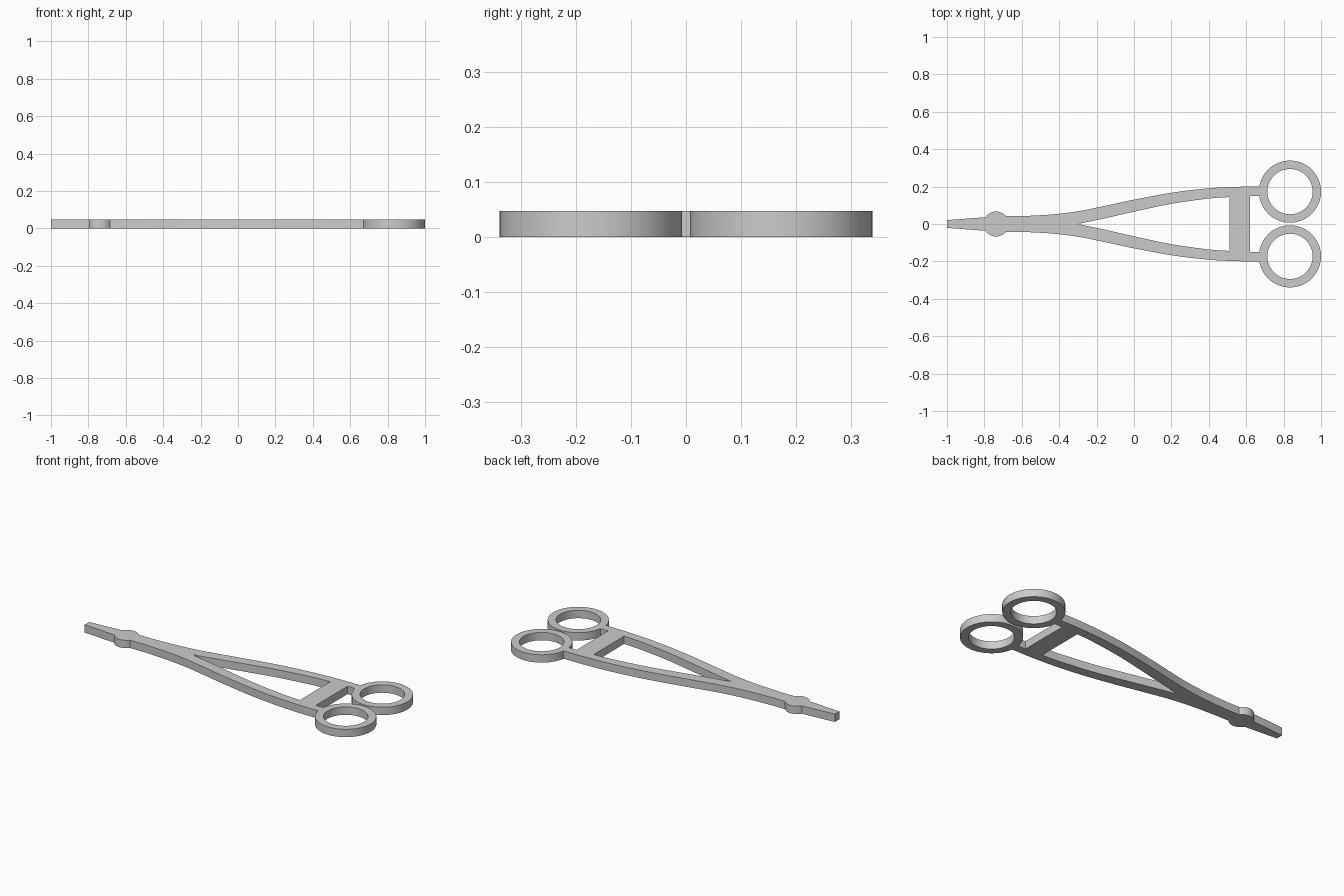
import bpy
from math import cos, sin, asin, pi
from mathutils import Vector

cube = bpy.data.objects.get("Cube")
if cube:
    bpy.data.objects.remove(cube, do_unlink=True)

THICK = 0.047
RING = Vector((0.834, 0.173))
RING_R, HOLE_R = 0.166, 0.121
PIVOT = Vector((-0.737, 0.0))
PIVOT_R = 0.067

steel = bpy.data.materials.new("grey_steel")
steel.use_nodes = True
colour = (0.6, 0.6, 0.6, 1)
steel.diffuse_color = colour
steel.node_tree.nodes["Principled BSDF"].inputs["Base Color"].default_value = colour


def arc(centre, r, start, end, n):
    angles = [start + (end - start) * i / n for i in range(n + 1)]
    return [centre + Vector((cos(a), sin(a))) * r for a in angles]


def smooth(points, n=6):
    """Catmull-Rom curve through the points."""
    p = [Vector(q) for q in points]
    p = [2 * p[0] - p[1]] + p + [2 * p[-1] - p[-2]]
    out = []
    for a, b, c, d in zip(p, p[1:], p[2:], p[3:]):
        for i in range(n):
            t = i / n
            out.append(0.5 * (2 * b + (c - a) * t + (2 * a - 5 * b + 4 * c - d) * t ** 2
                              + (3 * b - a - 3 * c + d) * t ** 3))
    return out + [p[-2]]


def mirrored(points):
    return [Vector((p.x, -p.y)) for p in reversed(points)]


# Upper half of the outline: jaw tip, pivot boss, arm, finger ring, stub
stub_top, stub_low = 0.2, 0.15
jaw = [Vector((-1, 0.021))]
boss = arc(PIVOT, PIVOT_R, pi - asin(0.036 / PIVOT_R), asin(0.042 / PIVOT_R), 12)
arm = smooth([(-0.6, 0.042), (-0.45, 0.05), (-0.3, 0.068), (-0.15, 0.098), (0, 0.13),
              (0.2, 0.167), (0.4, 0.191), (0.55, 0.199)])
ring = arc(RING, RING_R, pi - asin((stub_top - RING.y) / RING_R),
           -pi - asin((stub_low - RING.y) / RING_R), 64)
stub = [Vector((0.62, stub_low))]
half = jaw + boss + arm + ring + stub

# Holes: the opening between the arms and the two finger holes
inner_arm = smooth([(-0.3, 0), (-0.15, 0.032), (0, 0.066), (0.2, 0.108),
                    (0.4, 0.136), (0.51, 0.144)])
finger_hole = arc(RING, HOLE_R, 0, 2 * pi, 64)[:-1]
loops = [half + mirrored(half), inner_arm + mirrored(inner_arm)[:-1],
         finger_hole, mirrored(finger_hole)]

# Fill and extrude the flat profile
curve = bpy.data.curves.new("clamp_body", "CURVE")
curve.dimensions = "2D"
curve.fill_mode = "BOTH"
curve.extrude = THICK / 2
for points in loops:
    spline = curve.splines.new("POLY")
    spline.points.add(len(points) - 1)
    for sp, p in zip(spline.points, points):
        sp.co = (p.x, p.y, 0, 1)
    spline.use_cyclic_u = True
curve.materials.append(steel)
body = bpy.data.objects.new("clamp_body", curve)
body.location.z = THICK / 2
bpy.context.collection.objects.link(body)

# Turn it into a welded mesh with sharp rims
bpy.ops.object.select_all(action="DESELECT")
body.select_set(True)
bpy.context.view_layer.objects.active = body
bpy.ops.object.convert(target="MESH")
body = bpy.context.object
bpy.ops.object.mode_set(mode="EDIT")
bpy.ops.mesh.select_all(action="SELECT")
bpy.ops.mesh.remove_doubles(threshold=0.0001)
bpy.ops.mesh.normals_make_consistent(inside=False)
bpy.ops.object.mode_set(mode="OBJECT")
bpy.ops.object.shade_smooth_by_angle(angle=pi / 6)
